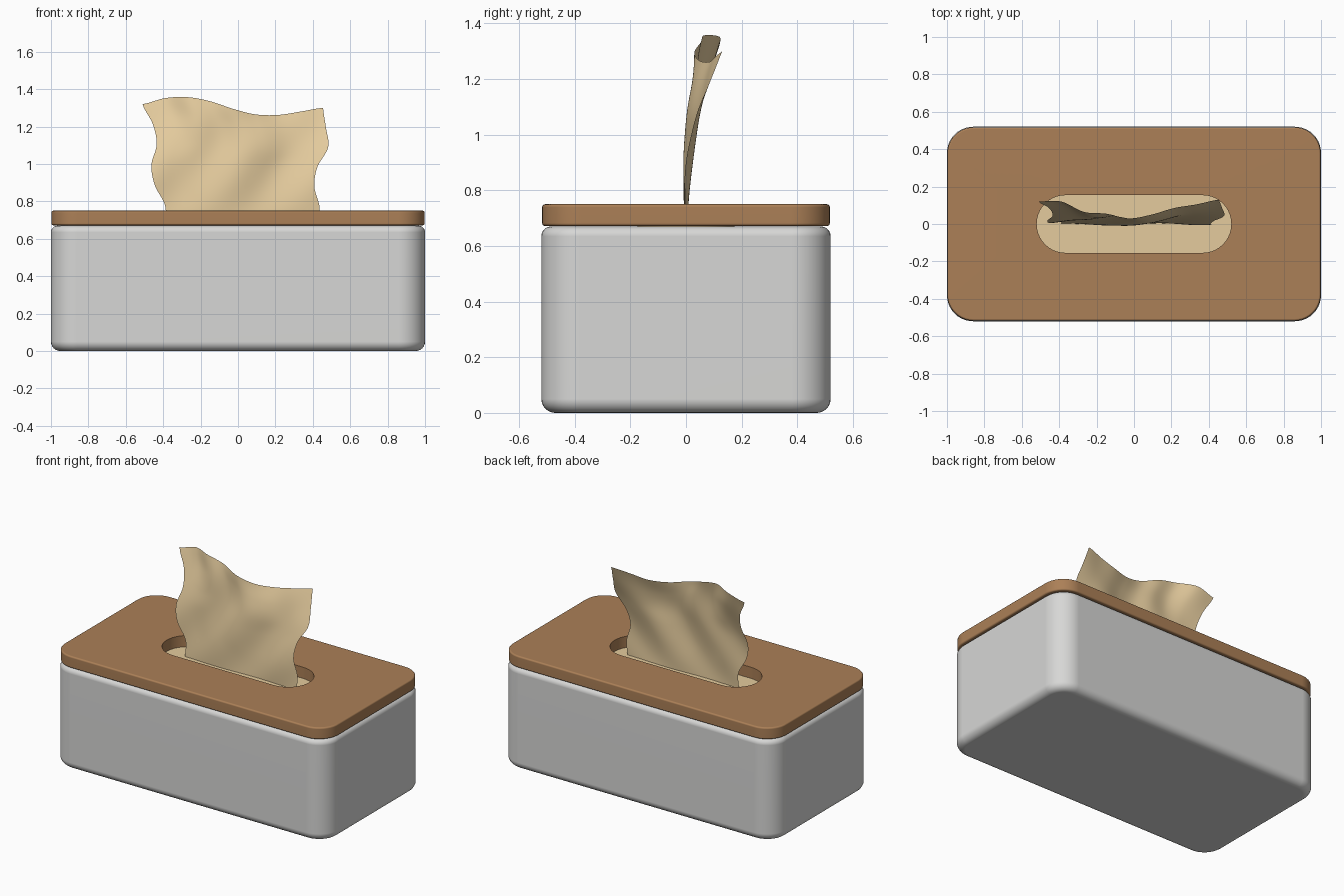
import bpy, bmesh, math

cube = bpy.data.objects.get("Cube")
if cube:
    bpy.data.objects.remove(cube, do_unlink=True)


def material(name, rgb):
    mat = bpy.data.materials.new(name)
    mat.use_nodes = True
    mat.diffuse_color = (*rgb, 1)
    bsdf = next(n for n in mat.node_tree.nodes if n.type == 'BSDF_PRINCIPLED')
    bsdf.inputs["Base Color"].default_value = (*rgb, 1)
    bsdf.inputs["Roughness"].default_value = 0.7
    return mat


def finish(name, bm, mat, solid=True):
    if solid:
        bmesh.ops.recalc_face_normals(bm, faces=bm.faces[:])
    mesh = bpy.data.meshes.new(name)
    bm.to_mesh(mesh)
    bm.free()
    mesh.materials.append(mat)
    obj = bpy.data.objects.new(name, mesh)
    bpy.context.collection.objects.link(obj)
    bpy.ops.object.select_all(action='DESELECT')
    obj.select_set(True)
    bpy.context.view_layer.objects.active = obj
    bpy.ops.object.shade_smooth_by_angle(angle=math.radians(35))
    if solid:
        mod = obj.modifiers.new("even_shading", 'WEIGHTED_NORMAL')
        mod.keep_sharp = True
    return obj


def rounded_ring(bm, hx, hy, r, z, steps=10):
    """Rounded rectangle of vertices at height z."""
    ring = []
    for k, (sx, sy) in enumerate([(1, 1), (-1, 1), (-1, -1), (1, -1)]):
        for i in range(steps + 1):
            a = (k + i / steps) * math.pi / 2
            ring.append(bm.verts.new((sx * (hx - r) + r * math.cos(a),
                                      sy * (hy - r) + r * math.sin(a), z)))
    return ring


def bridge(bm, a, b):
    for i in range(len(a)):
        j = (i + 1) % len(a)
        bm.faces.new((a[i], a[j], b[j], b[i]))


def body_rings(bm, hx, hy, r, z0, z1, low, high, steps=6):
    """Rings of an upright block with rounded lower and upper edges."""
    rings = []
    for edge, z, sign in ((low, z0, 1), (high, z1, -1)):
        part = []
        for i in range(steps + 1):
            a = i / steps * math.pi / 2
            inset = edge * (1 - math.sin(a))
            part.append(rounded_ring(bm, hx - inset, hy - inset, r - inset,
                                     z + sign * edge * (1 - math.cos(a))))
        rings += part if sign > 0 else part[::-1]
    for a, b in zip(rings, rings[1:]):
        bridge(bm, a, b)
    return rings


def spline(points, t):
    """Catmull-Rom value at t in 0..1 through evenly spaced points."""
    n = len(points) - 1
    i = min(int(t * n), n - 1)
    f = t * n - i
    p0, p1, p2, p3 = (points[max(0, min(n, i + d))] for d in (-1, 0, 1, 2))
    return p1 + f / 2 * (p2 - p0 + f * (2 * p0 - 5 * p1 + 4 * p2 - p3
                                        + f * (3 * (p1 - p2) + p3 - p0)))


grey = material("light_grey", (0.68, 0.68, 0.67))
wood = material("warm_wood", (0.41, 0.215, 0.095))
cream = material("cream_paper", (0.78, 0.60, 0.34))

# Box body
bm = bmesh.new()
rings = body_rings(bm, 1.0, 0.52, 0.14, 0, 0.67, 0.05, 0.035)
bm.faces.new(rings[0])
bm.faces.new(rings[-1])
finish("box_body", bm, grey)

# Lid with a rounded slot through it
bm = bmesh.new()
rings = body_rings(bm, 0.998, 0.517, 0.14, 0.672, 0.75, 0.01, 0.01, 4)
slot = [rounded_ring(bm, 0.52, 0.154, 0.153, z) for z in (0.672, 0.75)]
bridge(bm, rings[0], slot[0])
bridge(bm, slot[0], slot[1])
bridge(bm, slot[1], rings[-1])
finish("lid", bm, wood)

# Paper stack seen through the slot
bm = bmesh.new()
rings = [rounded_ring(bm, 0.54, 0.175, 0.17, z) for z in (0.66, 0.676)]
bridge(bm, *rings)
bm.faces.new(rings[0])
bm.faces.new(rings[1])
finish("paper_stack", bm, cream)

# Pulled-up tissue: wavy outline, leaning back, with slanted folds
LEFT = [-0.39, -0.39, -0.445, -0.463, -0.435, -0.455, -0.51]
RIGHT = [0.43, 0.435, 0.408, 0.425, 0.482, 0.47, 0.455]
TOP = [1.32, 1.352, 1.357, 1.335, 1.295, 1.265, 1.262, 1.28, 1.30]
LEAN = [0.12, 0.12, 0.065, 0.055, 0.03, 0.05, 0.085, 0.105, 0.13]
COLS, ROWS, BASE = 64, 40, 0.67
bm = bmesh.new()
grid = []
for j in range(ROWS + 1):
    v = j / ROWS
    row = []
    for i in range(COLS + 1):
        u = i / COLS
        left, right = spline(LEFT, v), spline(RIGHT, v)
        x = left + (right - left) * u
        z = BASE + (spline(TOP, u) - BASE) * v
        fold = math.sin(14 * x - 9 * (z - BASE) + 1) * math.sin(math.pi * v)
        y = spline(LEAN, u) * v ** 2.2 + 0.013 * fold
        y += 0.004 * math.sin(11 * x) * (1 - v)
        row.append(bm.verts.new((x, y, z)))
    grid.append(row)
for a, b in zip(grid, grid[1:]):
    for i in range(COLS):
        bm.faces.new((a[i], a[i + 1], b[i + 1], b[i]))
finish("tissue_sheet", bm, cream, solid=False)
